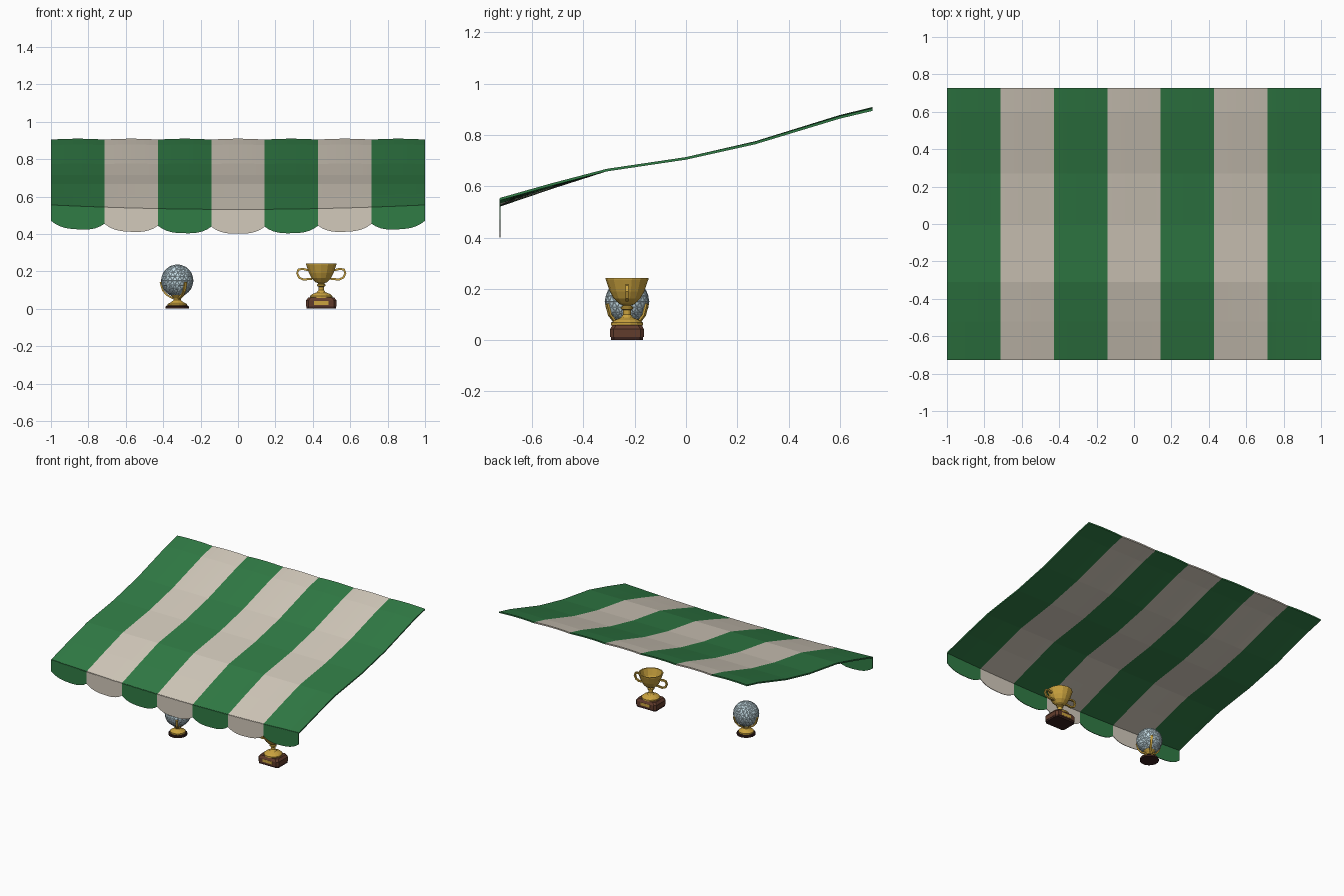
import bpy, bmesh, math
from mathutils import Vector

if "Cube" in bpy.data.objects:
    bpy.data.objects.remove(bpy.data.objects["Cube"])


def material(name, rgb):
    m = bpy.data.materials.new(name)
    m.diffuse_color = (*rgb, 1)
    m.use_nodes = True
    m.node_tree.nodes["Principled BSDF"].inputs["Base Color"].default_value = m.diffuse_color
    return m


GREEN = material("green_cloth", (0.03, 0.2, 0.06))
CREAM = material("cream_cloth", (0.65, 0.59, 0.5))
GOLD = material("gold", (0.6, 0.37, 0.05))
WOOD = material("dark_wood", (0.12, 0.045, 0.025))
BASE = material("base_felt", (0.04, 0.015, 0.012))
BALL = material("ball_white", (0.6, 0.77, 0.84))


def finish(name, bm, mat):
    bmesh.ops.recalc_face_normals(bm, faces=bm.faces)
    me = bpy.data.meshes.new(name)
    bm.to_mesh(me)
    bm.free()
    me.materials.append(mat)
    ob = bpy.data.objects.new(name, me)
    bpy.context.collection.objects.link(ob)
    return ob


def slab(name, rows, offset, mat):
    """Closed sheet: a grid of points plus a copy shifted by offset."""
    bm = bmesh.new()
    grid = [[bm.verts.new(p) for p in row] for row in rows]
    for a, b in zip(grid, grid[1:]):
        for i in range(len(a) - 1):
            bm.faces.new((a[i], a[i + 1], b[i + 1], b[i]))
    ext = bmesh.ops.extrude_face_region(bm, geom=bm.faces[:], use_keep_orig=True)
    verts = [g for g in ext["geom"] if isinstance(g, bmesh.types.BMVert)]
    bmesh.ops.translate(bm, verts=verts, vec=offset)
    return finish(name, bm, mat)


def lathe(name, profile, loc, sides, mat):
    bm = bmesh.new()
    rings = []
    for r, z in profile:
        if r == 0:
            rings.append([bm.verts.new((0, 0, z))] * sides)
        else:
            rings.append([bm.verts.new((r * math.cos(2 * math.pi * (i + 0.5) / sides),
                                        r * math.sin(2 * math.pi * (i + 0.5) / sides), z))
                          for i in range(sides)])
    for a, b in zip(rings, rings[1:]):
        for i in range(sides):
            j = (i + 1) % sides
            bm.faces.new(list(dict.fromkeys((a[i], a[j], b[j], b[i]))))
    ob = finish(name, bm, mat)
    ob.location = loc
    return ob


def bar(name, path, angle, loc, width, depth, mat):
    """Rectangular bar swept along an (r, z) path in a vertical plane."""
    bm = bmesh.new()
    d = Vector((math.cos(angle), math.sin(angle), 0))
    s = Vector((-d.y, d.x, 0)) * width / 2
    pts = [d * r + Vector((0, 0, z)) for r, z in path]
    rings = []
    for i, p in enumerate(pts):
        t = (pts[min(i + 1, len(pts) - 1)] - pts[max(i - 1, 0)]).normalized()
        n = t.cross(s.normalized()) * depth / 2
        rings.append([bm.verts.new(p + q) for q in (s + n, n - s, -s - n, s - n)])
    for a, b in zip(rings, rings[1:]):
        for i in range(4):
            j = (i + 1) % 4
            bm.faces.new((a[i], a[j], b[j], b[i]))
    bm.faces.new(rings[0])
    bm.faces.new(rings[-1])
    ob = finish(name, bm, mat)
    ob.location = loc


def plinth(name, layers, loc, cut, mat):
    """Stacked rectangles with chamfered corners: (half x, half y, z)."""
    bm = bmesh.new()
    rings = []
    for hx, hy, z in layers:
        c = cut
        pts = [(hx, hy - c), (hx - c, hy), (c - hx, hy), (-hx, hy - c),
               (-hx, c - hy), (c - hx, -hy), (hx - c, -hy), (hx, c - hy)]
        rings.append([bm.verts.new((x, y, z)) for x, y in pts])
    for a, b in zip(rings, rings[1:]):
        for i in range(8):
            j = (i + 1) % 8
            bm.faces.new((a[i], a[j], b[j], b[i]))
    bm.faces.new(rings[0])
    bm.faces.new(rings[-1])
    ob = finish(name, bm, mat)
    ob.location = loc


# Striped awning with a scalloped valance; the front edge sags in the middle
SLOPE = [(0.727, 0.904), (0.6, 0.874), (0.27, 0.774), (0, 0.714),
         (-0.31, 0.668), (-0.52, 0.613), (-0.725, 0.555)]
W = 2 / 7
STEPS = 12
for k in range(7):
    mat = CREAM if k % 2 else GREEN
    us = [2 * i / STEPS - 1 for i in range(STEPS + 1)]
    xs = [-1 + W * (k + 0.5 + u / 2) for u in us]
    rows = []
    for y, z in SLOPE:
        sag = 0.024 * max(0, -(y + 0.31) / 0.415)
        bulge = 0.005 * max(0, y) / 0.727
        rows.append([(x, y, z - sag * (1 - x * x) + bulge * (1 - u * u))
                     for x, u in zip(xs, us)])
    slab("awning_stripe", rows, (0, 0, -0.01), mat)
    top = [(x, -0.724, 0.553 - 0.024 * (1 - x * x)) for x in xs]
    low = [(x, -0.724, 0.47 - 0.032 * (1 - x * x) - 0.037 * (1 - abs(u) ** 3))
           for x, u in zip(xs, us)]
    slab("valance_scallop", [top, low], (0, -0.004, 0), mat)

# Dimpled ball
BP = (-0.325, -0.23, 0)
bm = bmesh.new()
bmesh.ops.create_icosphere(bm, subdivisions=4 - 1, radius=0.087)
bmesh.ops.inset_individual(bm, faces=bm.faces[:], thickness=0.0025, depth=-0.001)
ball = finish("ball", bm, BALL)
ball.location = (BP[0], BP[1], 0.15)

# Ball stand with three prongs
lathe("ball_stand_base", [(0, 0), (0.063, 0), (0.063, 0.012), (0.058, 0.016), (0, 0.016)],
      BP, 16, BASE)
lathe("ball_stand", [(0, 0.015), (0.052, 0.015), (0.052, 0.026), (0.032, 0.036), (0.02, 0.046),
                     (0.022, 0.056), (0.038, 0.073), (0.03, 0.073), (0, 0.062)], BP, 16, GOLD)
for a in (60, 180, 300):
    bar("ball_prong", [(0.022, 0.055), (0.055, 0.073), (0.077, 0.098), (0.09, 0.142)],
        math.radians(a), BP, 0.015, 0.009, GOLD)

# Trophy plinth
TP = (0.445, -0.23, 0)
plinth("trophy_foot_plate", [(0.08, 0.062, 0), (0.08, 0.062, 0.014)], TP, 0.012, BASE)
plinth("trophy_plinth", [(0.082, 0.066, 0.012), (0.082, 0.066, 0.043), (0.07, 0.056, 0.06)],
       TP, 0.014, WOOD)
plinth("trophy_plaque", [(0.04, 0.067, 0.02), (0.04, 0.067, 0.04)], TP, 0.002, GOLD)

# Trophy stem and open cup
lathe("trophy_cup", [(0, 0.058), (0.062, 0.058), (0.062, 0.068), (0.05, 0.078), (0.024, 0.088),
                     (0.015, 0.1), (0.015, 0.117), (0.023, 0.122), (0.023, 0.13), (0.015, 0.135),
                     (0.032, 0.142), (0.053, 0.163), (0.067, 0.19), (0.083, 0.236), (0.083, 0.242),
                     (0.075, 0.242), (0.06, 0.192), (0.045, 0.167), (0.02, 0.152), (0, 0.15)],
      TP, 14, GOLD)

# Trophy handles, one per side
for a in (0, math.pi):
    bar("trophy_handle", [(0.07, 0.206), (0.1, 0.213), (0.122, 0.209), (0.129, 0.19),
                          (0.118, 0.166), (0.095, 0.156), (0.05, 0.16)],
        a, TP, 0.013, 0.011, GOLD)
